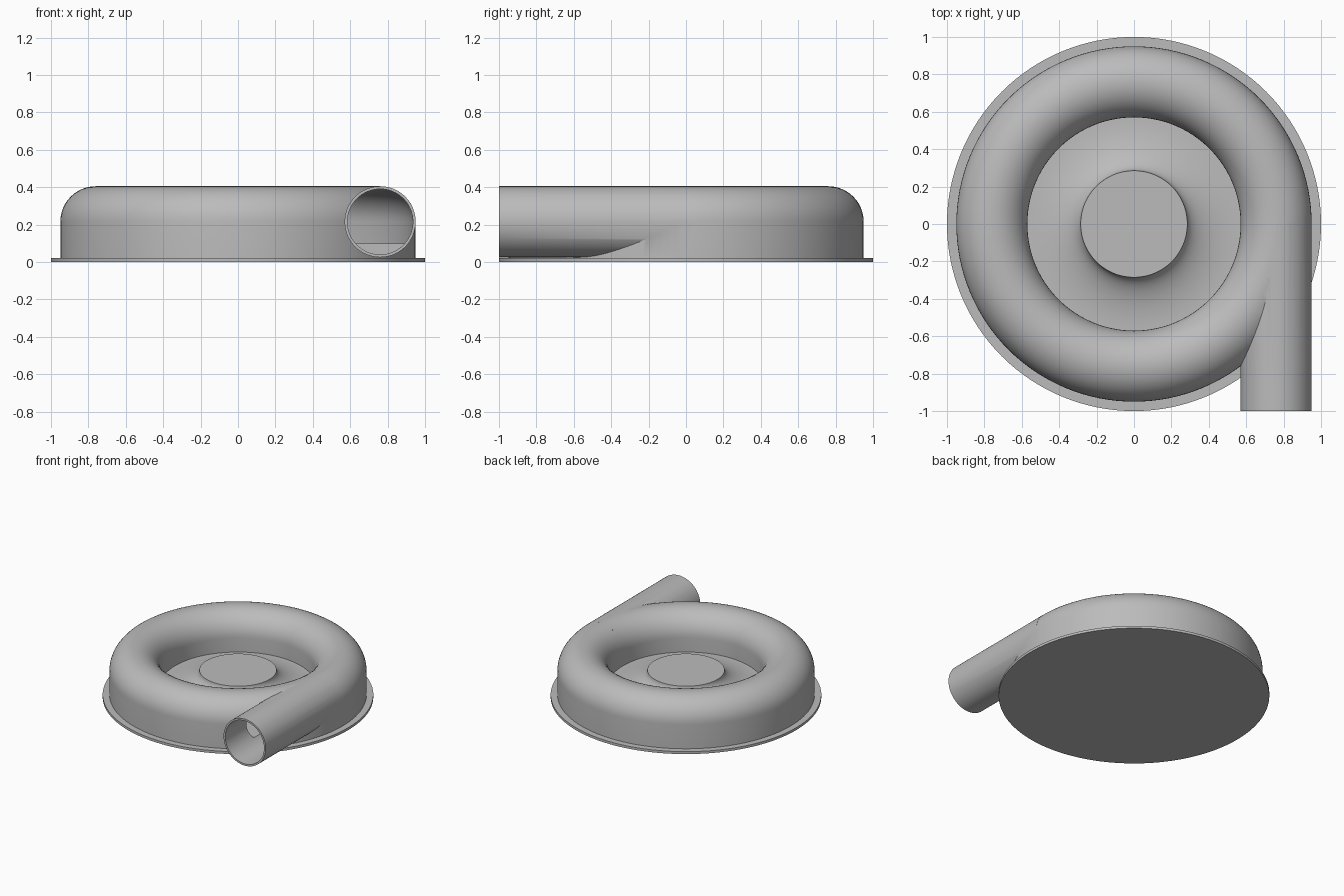
import bpy, bmesh, math
from mathutils import Matrix, Vector

cube = bpy.data.objects.get("Cube")
if cube:
    bpy.data.objects.remove(cube)

metal = bpy.data.materials.new("cast_grey")
metal.use_nodes = True
GREY = (0.5, 0.5, 0.5, 1)
metal.diffuse_color = GREY
metal.node_tree.nodes["Principled BSDF"].inputs["Base Color"].default_value = GREY

RING, AXIS_Z = 0.76, 0.215      # centre line of the channel
OUTER, INNER = 0.19, 0.175      # tube radii
FLOOR = 0.1


def finish(name, bm):
    bmesh.ops.remove_doubles(bm, verts=bm.verts, dist=1e-5)
    bmesh.ops.recalc_face_normals(bm, faces=bm.faces)
    mesh = bpy.data.meshes.new(name)
    bm.to_mesh(mesh)
    bm.free()
    mesh.materials.append(metal)
    obj = bpy.data.objects.new(name, mesh)
    bpy.context.collection.objects.link(obj)
    return obj


def revolve(name, profile, closed=False, steps=128):
    bm = bmesh.new()
    verts = [bm.verts.new((r, 0, z)) for r, z in profile]
    pairs = list(zip(verts, verts[1:]))
    if closed:
        pairs.append((verts[-1], verts[0]))
    edges = [bm.edges.new(p) for p in pairs]
    bmesh.ops.spin(bm, geom=verts + edges, cent=(0, 0, 0), axis=(0, 0, 1),
                   angle=math.tau, steps=steps, use_merge=True)
    return finish(name, bm)


def tube(name, radius, y0, y1):
    bm = bmesh.new()
    place = Matrix.Translation(Vector((RING, (y0 + y1) / 2, AXIS_Z)))
    bmesh.ops.create_cone(bm, cap_ends=True, segments=64, radius1=radius,
                          radius2=radius, depth=y1 - y0,
                          matrix=place @ Matrix.Rotation(math.pi / 2, 4, 'X'))
    return finish(name, bm)


def arch(radius, n=24):
    """Half circle from the outside of the ring over to its inside."""
    return [(RING + radius * math.cos(math.pi * i / n),
             AXIS_Z + radius * math.sin(math.pi * i / n)) for i in range(n + 1)]


def boolean(obj, other, operation):
    mod = obj.modifiers.new(operation, 'BOOLEAN')
    mod.object, mod.operation, mod.solver = other, operation, 'EXACT'
    bpy.context.view_layer.objects.active = obj
    bpy.ops.object.modifier_apply(modifier=mod.name)
    bpy.data.objects.remove(other)


def smooth(obj):
    bpy.ops.object.select_all(action='DESELECT')
    obj.select_set(True)
    bpy.context.view_layer.objects.active = obj
    bpy.ops.object.shade_smooth_by_angle(angle=math.radians(30))


# Round base plate
base = revolve("base_plate", [(0, 0), (1, 0), (1, 0.02), (0, 0.02)])

# Ring housing with a flared hub in its central well
well, hub, hub_top = RING - OUTER, 0.285, 0.22
flare = []
for i in range(17):
    t = math.pi / 2 * i / 16
    flare.append((well - (well - hub) * math.sin(t),
                  hub_top - (hub_top - FLOOR) * math.cos(t)))
housing = revolve("volute_housing",
                  [(0, 0.019), (RING + OUTER, 0.019)] + arch(OUTER)
                  + flare + [(0, hub_top)])

# Outlet pipe leaving at a tangent
boolean(housing, tube("outlet_pipe", OUTER, -1, 0.01), 'UNION')

# Hollow channel and outlet bore
channel = [(RING + INNER, FLOOR)] + arch(INNER) + [(RING - INNER, FLOOR)]
boolean(housing, revolve("channel_cutter", channel, closed=True), 'DIFFERENCE')
boolean(housing, tube("bore_cutter", INNER, -1.1, -0.003), 'DIFFERENCE')

for part in (base, housing):
    smooth(part)
